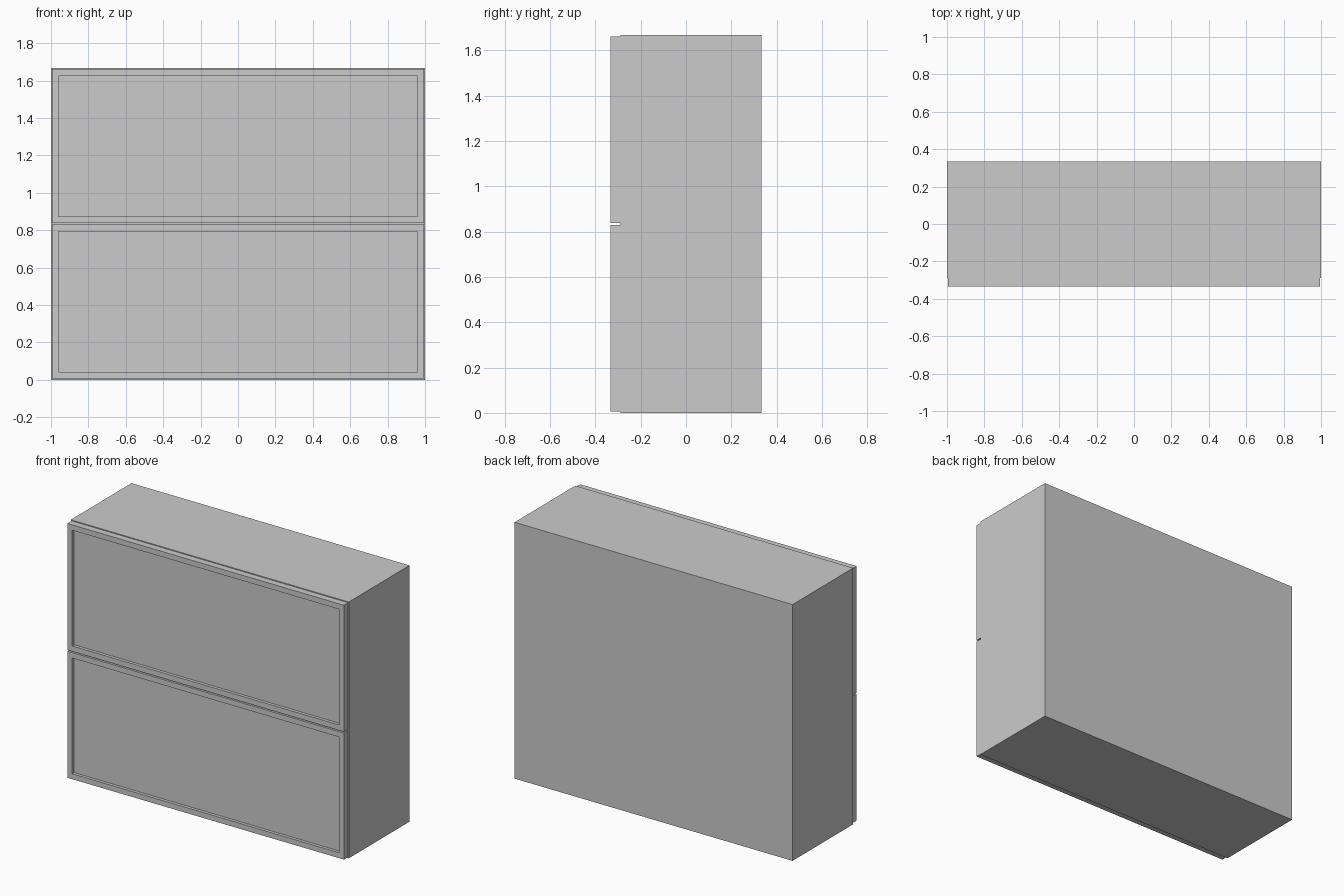
import bpy, bmesh

if "Cube" in bpy.data.objects:
    bpy.data.objects.remove(bpy.data.objects["Cube"])

H, D = 1.667, 0.333      # cabinet height, half depth
FRONT = -0.29            # front plane of the carcass
T = 0.037                # board thickness


def box_bmesh(lo, hi):
    bm = bmesh.new()
    bmesh.ops.create_cube(bm, size=1)
    for v in bm.verts:
        v.co = [(a + b) / 2 + c * (b - a) for a, b, c in zip(lo, hi, v.co)]
    return bm


def finish(bm, name):
    me = bpy.data.meshes.new(name)
    bm.to_mesh(me)
    bm.free()
    ob = bpy.data.objects.new(name, me)
    bpy.context.collection.objects.link(ob)
    return ob


def board(name, lo, hi):
    return finish(box_bmesh(lo, hi), name)


def drawer_front(name, z0, z1):
    # slab with a shallow rectangular recess in its front face
    bm = box_bmesh((-0.995, -D, z0), (0.995, FRONT, z1))
    bm.normal_update()
    face = min(bm.faces, key=lambda f: f.calc_center_median().y)
    bmesh.ops.inset_region(bm, faces=[face], thickness=0.05)
    inner = set(face.verts)
    # an extra loop keeps the recess walls perpendicular to the front
    ret = bmesh.ops.extrude_face_region(bm, geom=[face])
    for v in [g for g in ret["geom"] if isinstance(g, bmesh.types.BMVert)]:
        v.co.y += 0.02
    if face.is_valid:
        bmesh.ops.delete(bm, geom=[face], context="FACES_ONLY")
    bmesh.ops.recalc_face_normals(bm, faces=bm.faces)
    return finish(bm, name)


# Side panels
for label, s in (("left", -1), ("right", 1)):
    xs = sorted((s * 1.0, s * (1 - T)))
    board(label + "_side", (xs[0], FRONT, 0), (xs[1], D, H))

# Top, middle and bottom boards, and the back panel between the sides
X = 1 - T
for label, z in (("bottom", 0), ("middle_shelf", (H - T) / 2), ("top", H - T)):
    back = D - 0.02 if label == "middle_shelf" else D
    board(label, (-X, FRONT, z), (X, back, z + T))
board("back_panel", (-X, D - 0.02, T), (X, D, H - T))

# Two framed fronts
drawer_front("lower_front", 0.007, 0.83)
drawer_front("upper_front", 0.838, 1.661)
